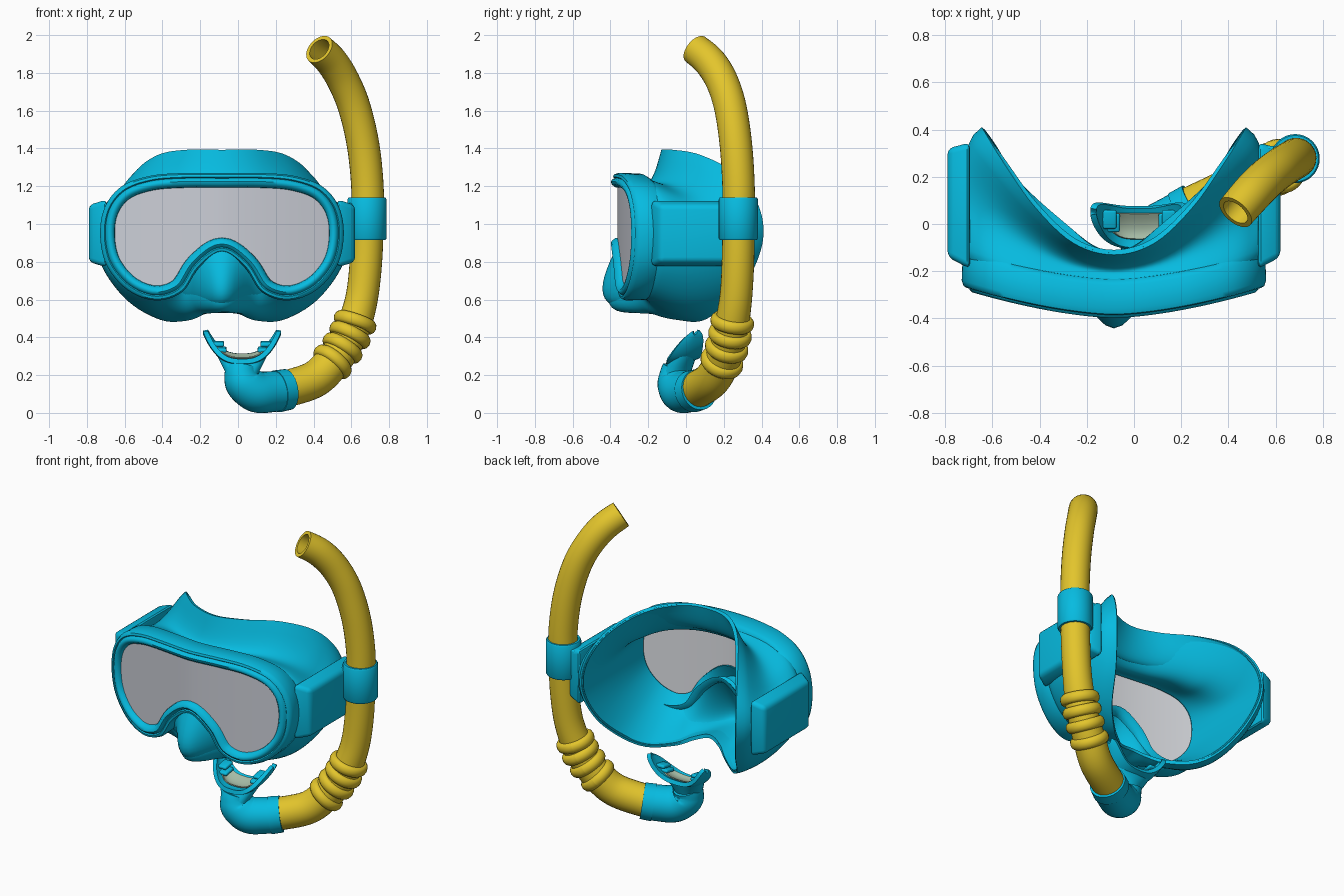
import bpy, bmesh, math
from mathutils import Vector, Matrix

if "Cube" in bpy.data.objects:
    bpy.data.objects.remove(bpy.data.objects["Cube"])

CX = -0.085  # mask symmetry plane


def material(name, rgb):
    m = bpy.data.materials.new(name)
    m.diffuse_color = (*rgb, 1)
    m.use_nodes = True
    m.node_tree.nodes["Principled BSDF"].inputs["Base Color"].default_value = m.diffuse_color
    return m


CYAN = material("cyan_rubber", (0.002, 0.50, 0.75))
YELLOW = material("yellow_plastic", (0.77, 0.56, 0.025))
GLASS = material("grey_lens", (0.60, 0.62, 0.68))
PALE = material("pale_lens_back", (0.80, 0.82, 0.86))
OLIVE = material("pale_green_opening", (0.38, 0.50, 0.38))


def finish(name, bm, mat, angle=40, solid=0, bevel=0):
    bmesh.ops.recalc_face_normals(bm, faces=bm.faces)
    me = bpy.data.meshes.new(name)
    bm.to_mesh(me)
    bm.free()
    me.materials.append(mat)
    ob = bpy.data.objects.new(name, me)
    bpy.context.collection.objects.link(ob)
    bpy.ops.object.select_all(action='DESELECT')
    ob.select_set(True)
    bpy.context.view_layer.objects.active = ob
    if solid:
        md = ob.modifiers.new("solid", 'SOLIDIFY')
        md.thickness, md.offset = solid, 0
        bpy.ops.object.modifier_apply(modifier=md.name)
    if bevel:
        md = ob.modifiers.new("bevel", 'BEVEL')
        md.width, md.segments = bevel, 3
        bpy.ops.object.modifier_apply(modifier=md.name)
    bpy.ops.object.shade_smooth_by_angle(angle=math.radians(angle))


def loft(rings, wrap=True, cap0=False, cap1=False):
    bm = bmesh.new()
    vs = [[bm.verts.new(p) for p in r] for r in rings]
    n = len(rings[0])
    for a, b in zip(vs, vs[1:]):
        for i in range(n if wrap else n - 1):
            j = (i + 1) % n
            bm.faces.new((a[i], a[j], b[j], b[i]))
    if cap0:
        bm.faces.new(vs[0])
    if cap1:
        bm.faces.new(vs[-1])
    return bm


def smooth(pts, sub, closed=False):
    """Catmull-Rom curve through points of any dimension."""
    n, out = len(pts), []
    get = (lambda i: pts[i % n]) if closed else (lambda i: pts[max(0, min(n - 1, i))])
    for i in range(n if closed else n - 1):
        q = [get(i + k) for k in (-1, 0, 1, 2)]
        for s in range(sub):
            t = s / sub
            out.append(tuple(0.5 * (2*b + (c-a)*t + (2*a-5*b+4*c-d)*t*t + (3*b-a-3*c+d)*t**3)
                             for a, b, c, d in zip(*q)))
    return out if closed else out + [tuple(pts[-1])]


def tube(name, pts, mat, bore=0, sides=28, sub=6):
    path = smooth(pts, sub)
    P = [Vector(p[:3]) for p in path]
    rings, x = [], Vector((0.3, 1, 0.2))
    for i, p in enumerate(P):
        t = (P[min(i+1, len(P)-1)] - P[max(i-1, 0)]).normalized()
        x = (x - t * x.dot(t)).normalized()
        y = t.cross(x)
        ang = [2 * math.pi * k / sides for k in range(sides)]
        rings.append([(p, path[i][3] * (x * math.cos(a) + y * math.sin(a))) for a in ang])
    out = [[p + d for p, d in r] for r in rings]
    if bore:  # hollow far end
        out += [[p + d * bore for p, d in r] for r in rings[:-14:-1]]
    finish(name, loft(out, True, True, True), mat)
    return P


# ---- mask outlines: right half, from top centre to bottom centre ----
frame_half = [(0, 1.27), (.2, 1.27), (.38, 1.255), (.53, 1.2), (.62, 1.09), (.645, .94),
              (.61, .78), (.5, .65), (.35, .595), (.21, .64), (.12, .77), (0, .85)]
rim_half = [(0, -.12, 1.39), (.17, -.07, 1.39), (.33, .08, 1.36), (.46, .26, 1.26),
            (.535, .375, 1.1), (.55, .40, .92), (.5, .33, .73), (.42, .2, .58),
            (.31, .09, .5), (.18, -.02, .5), (.09, -.09, .535), (0, -.12, .56)]


def whole(half):
    return smooth(half + [(-p[0], *p[1:]) for p in half[-2:0:-1]], 6, True)


outline, rim = whole(frame_half), whole(rim_half)
N = len(outline)


def front_y(u):
    return -0.39 + 0.12 * (abs(u) / 0.64) ** 1.6


def inset(d):
    res = []
    for i, (u, z) in enumerate(outline):
        a, b = outline[i - 1], outline[(i + 1) % N]
        t = Vector((b[0] - a[0], b[1] - a[1])).normalized()
        res.append((u + t.y * d, z - t.x * d))
    return res


# lens frame: moulded section swept round the outline
section = [(.05, .16), (.02, .155), (.004, .13), (0, .03), (.008, .008), (.022, .004),
           (.028, .012), (.034, .0), (.045, -.008), (.06, -.004), (.075, .015), (.082, .06)]
finish("mask_frame", loft([[(CX + u, front_y(u) + dy, z) for u, z in inset(d)]
                           for d, dy in section]), CYAN, 50)

# lens and its pale back: vertical strips between upper and lower edge
half = inset(.078)[:N // 2 + 1]
j = max(range(len(half)), key=lambda i: half[i][0])


def edge_z(pts, u):
    u = max(u, .003)
    for (a, za), (b, zb) in zip(pts, pts[1:]):
        if min(a, b) <= u <= max(a, b) and a != b:
            return za + (zb - za) * (u - a) / (b - a)
    return pts[0][1]


for name, dy, mat in (("lens", .03, GLASS), ("lens_back", .039, PALE)):
    strips = []
    for i in range(-40, 41):
        u = half[j][0] * math.sin(i / 40 * math.pi / 2) * .999
        strips.append([(CX + u, front_y(u) + dy, edge_z(e, abs(u))) for e in (half[:j+1], half[j:])])
    finish(name, loft(strips, False), mat, solid=.006)


# skirt: loft from frame to face rim, with flared top and nose pocket
def skirt(name, d, dy, bulge, dip, thick):
    rings = []
    for s in range(19):
        t = s / 18
        w, late = max(0, math.sin(math.pi * t)), max(0, math.sin(math.pi * t ** 1.25))
        ring = []
        for (u0, z0), (u1, y1, z1) in zip(inset(d), rim):
            u, z = u0 + (u1 - u0) * t, z0 + (z1 - z0) * t
            y0 = front_y(u0) + dy
            y = y0 + (y1 - y0) * t
            top = max(0, min(1, (z0 - .95) / .2))
            nose = math.exp(-(u / .14) ** 2) if z0 < .95 else 0
            low = max(0, min(1, (.8 - z0) / .15)) * (1 - nose)
            u += bulge * w ** .5 * min(1, (u0 / .6) ** 2) * (1 if u0 > 0 else -1)
            z -= dip * top * late + (.14 * nose + .27 * bulge * low) * w
            y -= .2 * nose * w
            ring.append((CX + u, y, z))
        rings.append(ring)
    finish(name, loft(rings), CYAN, 60, solid=thick)


skirt("mask_skirt", .03, .12, .075, .105, .022)
skirt("mask_inner_liner", .085, .055, .0, .115, .006)


def box(name, inner, outer, bevel):
    finish(name, loft([inner, outer], True, True, True), CYAN, 35, bevel=bevel)


# strap buckles on both sides
for s, side in ((-1, "left"), (1, "right")):
    box(side + "_buckle",
        [(CX + s * .61, y, z) for y, z in ((-.19, .77), (.345, .77), (.345, 1.13), (-.19, 1.13))],
        [(CX + s * .705, y, z) for y, z in ((-.14, .80), (.32, .80), (.32, 1.10), (-.14, 1.10))], .025)

# snorkel tube, open at the top
R = .086
P = tube("snorkel_tube", [
    (.22, .05, .118, .098), (.40, .135, .175, .098), (.50, .19, .27, .096), (.575, .225, .38, .092),
    (.62, .245, .48, .09), (.657, .265, .62, R), (.677, .275, .8, R), (.685, .278, 1.0, R),
    (.685, .278, 1.2, R), (.662, .264, 1.42, R), (.615, .234, 1.62, R), (.557, .188, 1.76, R),
    (.495, .125, 1.86, R), (.43, .05, 1.925, .083)], YELLOW, bore=.74)

# bellows rings
for k, z in enumerate((.27, .34, .41, .48)):
    i = min(range(len(P)), key=lambda i: abs(P[i].z - z))
    q = (P[i+1] - P[i-1]).to_track_quat('Z', 'Y').to_matrix()
    hoops = []
    for a in range(36):
        A = 2 * math.pi * a / 36
        hoops.append([P[i] + q @ Vector(((.092 + .025 * math.cos(b)) * math.cos(A),
                                         (.092 + .025 * math.cos(b)) * math.sin(A),
                                         .034 * math.sin(b)))
                      for b in [2 * math.pi * m / 10 for m in range(10)]])
    finish("bellows_ring_%d" % (k + 1), loft(hoops + hoops[:1]), YELLOW, 60)

# clip sleeve holding the snorkel, and its arm
sleeve = [(.085, .915), (.098, .915), (.104, .925), (.104, 1.13), (.098, 1.14), (.085, 1.14)]
finish("snorkel_clip", loft([[(.683 + r * math.cos(a), .277 + r * math.sin(a), z)
                             for a in [2 * math.pi * k / 32 for k in range(32)]]
                            for r, z in sleeve]), CYAN)
box("clip_arm", [(.56, .2, .94), (.56, .33, .94), (.56, .33, 1.11), (.56, .2, 1.11)],
    [(.66, .22, .94), (.66, .33, .94), (.66, .33, 1.11), (.66, .22, 1.11)], .01)

# elbow with collar
tube("elbow", [(.25, .06, .12, .106), (.18, .02, .112, .108), (.1, -.025, .112, .11),
               (.035, -.05, .155, .102), (.018, -.05, .2, .09), (.02, -.04, .235, .085)], CYAN)
tube("elbow_collar", [(.262, .07, .124, .109), (.205, .035, .114, .112)], CYAN, sub=2)

# mouthpiece: U-shaped shield, horns leaning up and back
AX, HX, C = Vector((0, .42, .9)), Vector((0, .985, .17)), Vector((.022, -.025, .27))


def lift_at(u):
    return .155 * (abs(u) / .19) ** 2.8


def shield(width, height, lift):
    rows = []
    for i in range(-16, 17):
        s = math.sin(i / 16 * math.pi / 2) * .995
        u = s * width
        h = height * (1 - abs(s) ** 4) ** .5
        c = C + Vector((u, 0, 0)) + AX * (lift_at(u) + lift)
        rows.append([c + HX * (h * v / 4) + AX * (.02 * (v / 4) ** 2) for v in range(-4, 5)])
    return loft(rows, False)


finish("mouthpiece_shield", shield(.195, .088, 0), CYAN, 60, solid=.026)
finish("mouth_opening", shield(.13, .055, .016), OLIVE, 60, solid=.006)

# flared neck between elbow and shield
neck = []
for s in range(6):
    t = s / 5
    rx, ry = .085 + .06 * t ** 1.6, .085 - .01 * t
    neck.append([C + Vector((rx * math.cos(a), 0, 0)) + HX * (ry * math.sin(a))
                 + AX * (lift_at(rx * math.cos(a)) * t - .08 * (1 - t))
                 for a in [2 * math.pi * k / 28 for k in range(28)]])
finish("mouthpiece_neck", loft(neck), CYAN, 60)

# bite tabs inside the shield ends
for s, side in ((-1, "left"), (1, "right")):
    for k in range(2):
        c = C + Vector((s * (.112 + .014 * k), 0, 0)) + AX * (.072 + .034 * k)
        bm = bmesh.new()
        bmesh.ops.create_cube(bm, size=1, matrix=Matrix.Translation(c) @
                              Matrix.Rotation(math.radians(10), 4, 'X') @
                              Matrix.Diagonal((.06, .08, .022, 1)))
        finish("%s_bite_tab_%d" % (side, k + 1), bm, CYAN, 40, bevel=.009)
